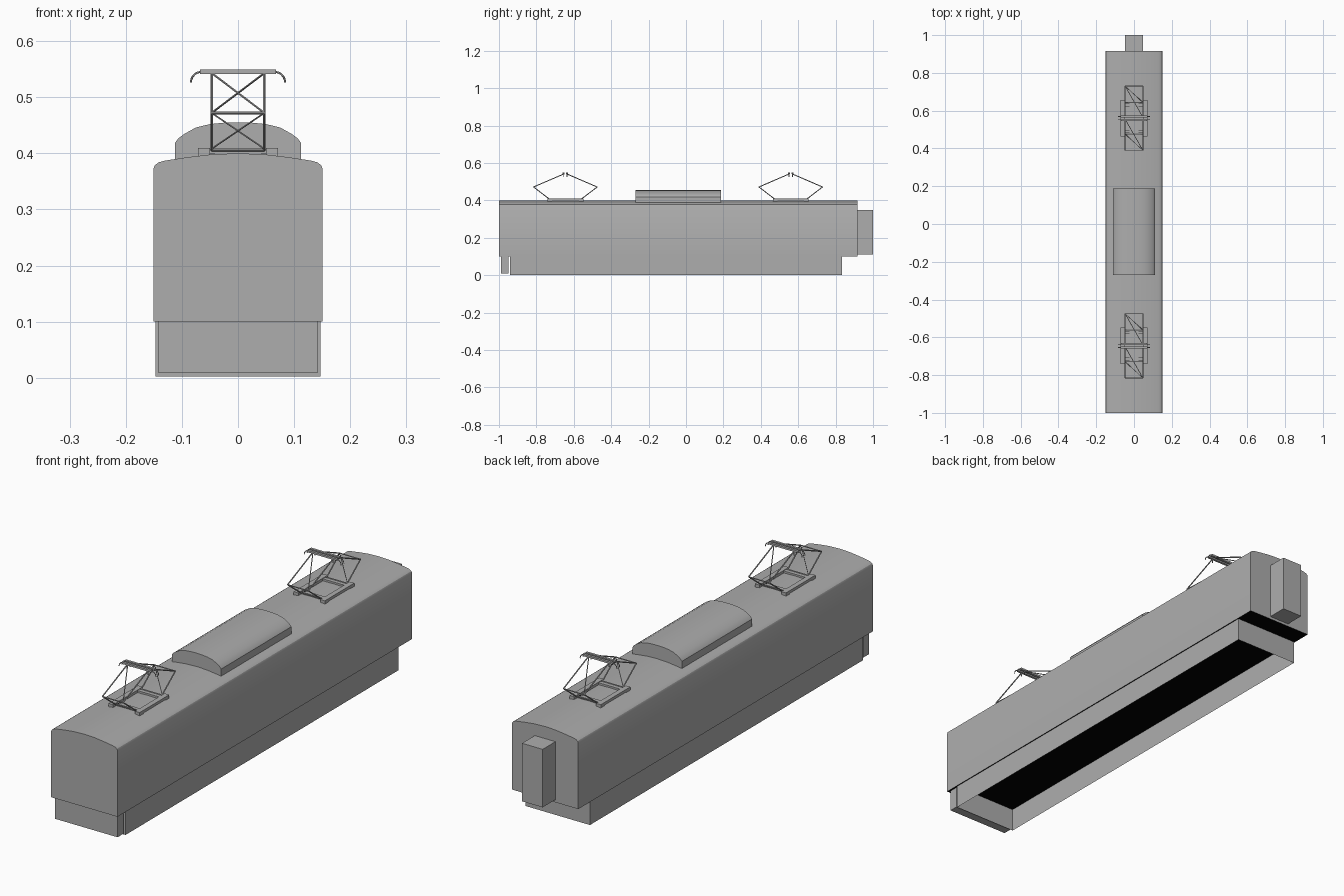
import bpy, bmesh, math
from mathutils import Vector

cube = bpy.data.objects.get("Cube")
if cube:
    bpy.data.objects.remove(cube, do_unlink=True)


def material(name, value):
    m = bpy.data.materials.new(name)
    m.use_nodes = True
    col = (value, value, value, 1)
    m.diffuse_color = col
    m.node_tree.nodes["Principled BSDF"].inputs["Base Color"].default_value = col
    return m


GREY = material("plain grey", 0.42)
BLACK = material("underside black", 0.0)


def finish(bm, name, smooth=False, recalc=True):
    if recalc:
        bmesh.ops.recalc_face_normals(bm, faces=bm.faces)
    me = bpy.data.meshes.new(name)
    bm.to_mesh(me)
    bm.free()
    ob = bpy.data.objects.new(name, me)
    bpy.context.collection.objects.link(ob)
    me.materials.append(GREY)
    if smooth:
        bpy.ops.object.select_all(action='DESELECT')
        ob.select_set(True)
        bpy.context.view_layer.objects.active = ob
        bpy.ops.object.shade_smooth_by_angle(angle=math.radians(30))
    return ob


def add_box(bm, lo, hi):
    verts = bmesh.ops.create_cube(bm, size=1)["verts"]
    for v in verts:
        v.co = Vector([(a + b) / 2 + c * (b - a) for a, b, c in zip(lo, hi, v.co)])
    return verts


def add_rod(bm, a, b, r=0.0025):
    a, b = Vector(a), Vector(b)
    d = b - a
    verts = bmesh.ops.create_cone(bm, cap_ends=True, segments=6, radius1=r,
                                  radius2=r, depth=d.length)["verts"]
    rot = d.to_track_quat('Z', 'Y')
    for v in verts:
        v.co = rot @ v.co + (a + b) / 2


def extrude_half(name, half, y0, y1):
    """Mirror a half profile of (x, z) points and extrude it along y."""
    pts = half + [(-x, z) for x, z in reversed(half) if x > 0]
    bm = bmesh.new()
    face = bm.faces.new([bm.verts.new((x, y0, z)) for x, z in pts])
    ext = bmesh.ops.extrude_face_region(bm, geom=[face])["geom"]
    for v in ext:
        if isinstance(v, bmesh.types.BMVert):
            v.co.y = y1
    return finish(bm, name, smooth=True)


# Main body with a shallow curved roof and black underside
body = extrude_half("body", [(0.151, 0.1), (0.151, 0.372), (0.148, 0.379),
                             (0.141, 0.384), (0.13, 0.387), (0.09, 0.393),
                             (0.048, 0.398), (0, 0.4)], -1, 0.917)
body.data.materials.append(BLACK)
for p in body.data.polygons:
    if p.normal.z < -0.5:
        p.material_index = 1

# Raised roof housing
extrude_half("roof_housing", [(0.112, 0.386), (0.112, 0.419), (0.106, 0.427),
                              (0.095, 0.435), (0.075, 0.446), (0.05, 0.452),
                              (0.025, 0.4545), (0, 0.455)], -0.27, 0.187)

# Open-bottomed skirt, four thin walls
bm = bmesh.new()
add_box(bm, (-0.147, -0.942, 0.002), (0.147, 0.835, 0.1))
bm.normal_update()
bmesh.ops.delete(bm, geom=[f for f in bm.faces if abs(f.normal.z) > 0.5], context='FACES_ONLY')
bm.normal_update()
finish(bm, "skirt", recalc=False)

# Front apron and rear gangway
for name, lo, hi in (("front_apron", (-0.143, -0.988, 0.009), (0.143, -0.95, 0.1)),
                     ("rear_gangway", (-0.047, 0.91, 0.111), (0.047, 1, 0.35))):
    bm = bmesh.new()
    add_box(bm, lo, hi)
    finish(bm, name)


def collector(name, yc):
    X, KNEE, TOP = 0.047, 0.472, 0.543
    # Base frame with feet
    bm = bmesh.new()
    for s in (-1, 1):
        x0, x1 = sorted((s * 0.05, s * 0.071))
        add_box(bm, (x0, yc - 0.096, 0.398), (x1, yc + 0.096, 0.409))
        y = yc + s * 0.07
        add_box(bm, (-0.05, y - 0.008, 0.399), (0.05, y + 0.008, 0.407))
        for t in (-1, 1):
            y = yc + t * 0.084
            add_box(bm, (x0, y - 0.012, 0.388), (x1, y + 0.012, 0.399))
    finish(bm, name + "_base")

    # Folding arms: one half and the same half turned round
    bm = bmesh.new()
    for s in (-1, 1):
        def p(x, y, z):
            return (s * x, yc + s * y, z)
        for x in (-X, X):
            add_rod(bm, p(x, 0.084, 0.406), p(x, 0.17, KNEE))
            add_rod(bm, p(x, 0.17, KNEE), p(x, 0.005, TOP))
        add_rod(bm, p(-X, 0.17, KNEE), p(X, 0.17, KNEE))
        add_rod(bm, p(-X, 0.084, 0.406), p(X, 0.084, 0.406))
        add_rod(bm, p(-X, 0.17, KNEE), p(X, 0.005, TOP), 0.002)
        add_rod(bm, p(-X, 0.17, KNEE), p(X, 0.084, 0.408), 0.0015)
    finish(bm, name + "_arms")

    # Contact bars with drooping horns
    bm = bmesh.new()
    for s in (-1, 1):
        y = yc + s * 0.009
        add_box(bm, (-0.068, y - 0.005, 0.541), (0.068, y + 0.005, 0.549))
        for t in (-1, 1):
            horn = [(t * (0.066 + 0.018 * math.sin(a)), y, 0.526 + 0.019 * math.cos(a))
                    for a in [i * math.pi / 10 for i in range(6)]]
            for a, b in zip(horn, horn[1:]):
                add_rod(bm, a, b, 0.0018)
            add_rod(bm, (t * X, y, 0.525), (t * X, y, 0.545), 0.0018)
    finish(bm, name + "_contact_head")


collector("front_collector", -0.645)
collector("rear_collector", 0.56)
